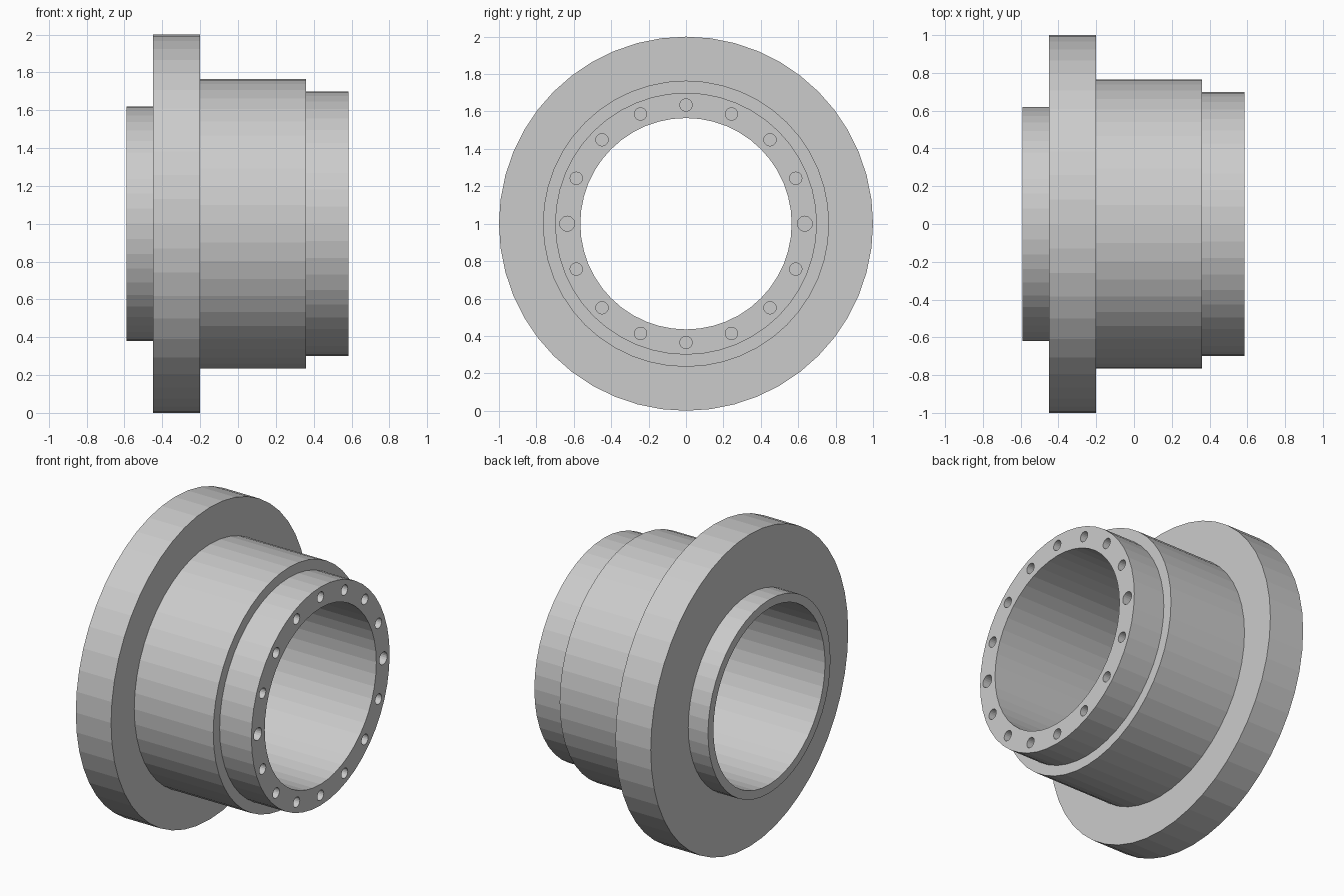
import bpy, bmesh
from math import cos, sin, pi, tau
from mathutils import Matrix, Vector

cube = bpy.data.objects.get("Cube")
if cube:
    bpy.data.objects.remove(cube, do_unlink=True)

SEGMENTS = 48
HOLES = 16
BORE = 0.565
END_X = 0.585

steel = bpy.data.materials.new("light grey steel")
steel.use_nodes = True
GREY = (0.6, 0.6, 0.6, 1)
steel.diffuse_color = GREY
steel.node_tree.nodes["Principled BSDF"].inputs["Base Color"].default_value = GREY


def make_object(name, bm):
    bmesh.ops.recalc_face_normals(bm, faces=bm.faces)
    mesh = bpy.data.meshes.new(name)
    bm.to_mesh(mesh)
    bm.free()
    mesh.materials.append(steel)
    obj = bpy.data.objects.new(name, mesh)
    bpy.context.collection.objects.link(obj)
    obj.location.z = 1
    return obj


# Stepped sleeve: (x, radius) section turned around the x axis
profile = [(-0.59, BORE), (-0.59, 0.62), (-0.45, 0.62), (-0.45, 1),
           (-0.2, 1), (-0.2, 0.765), (0.36, 0.765), (0.36, 0.7),
           (END_X, 0.7), (END_X, BORE)]
bm = bmesh.new()
rings = []
for i in range(SEGMENTS):
    a = tau * i / SEGMENTS
    rings.append([bm.verts.new((x, r * cos(a), r * sin(a))) for x, r in profile])
for i, ring in enumerate(rings):
    following = rings[(i + 1) % SEGMENTS]
    for j in range(len(profile)):
        k = (j + 1) % len(profile)
        bm.faces.new((ring[j], ring[k], following[k], following[j]))
sleeve = make_object("flanged_sleeve", bm)

# Circle of blind bolt holes in the narrow end; the two side holes are larger
bm = bmesh.new()
for i in range(HOLES):
    a = tau * i / HOLES
    radius = 0.04 if i % (HOLES // 2) == 0 else 0.033
    place = Matrix.Translation(Vector((END_X, 0.635 * cos(a), 0.635 * sin(a))))
    bmesh.ops.create_cone(bm, cap_ends=True, segments=20, radius1=radius,
                          radius2=radius, depth=0.3,
                          matrix=place @ Matrix.Rotation(pi / 2, 4, "Y"))
cutter = make_object("bolt_hole_cutter", bm)
cutter.hide_render = True

cut = sleeve.modifiers.new("bolt_holes", "BOOLEAN")
cut.operation = "DIFFERENCE"
cut.solver = "EXACT"
cut.object = cutter
bpy.context.view_layer.objects.active = sleeve
bpy.ops.object.modifier_apply(modifier=cut.name)
bpy.data.objects.remove(cutter, do_unlink=True)
